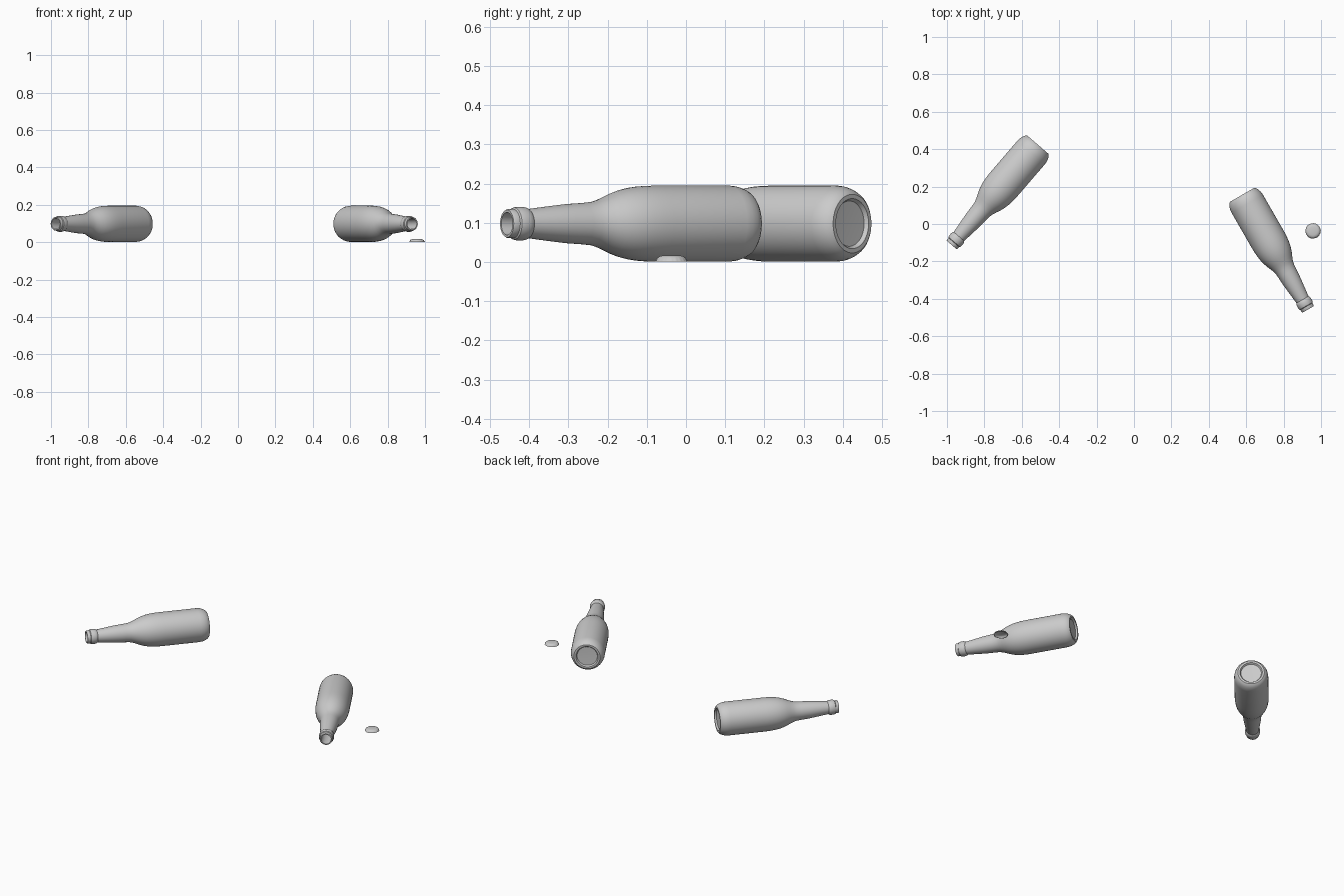
import bpy, bmesh, math
from mathutils import Matrix, Vector

if "Cube" in bpy.data.objects:
    bpy.data.objects.remove(bpy.data.objects["Cube"], do_unlink=True)


def material(name, colour):
    mat = bpy.data.materials.new(name)
    mat.use_nodes = True
    mat.diffuse_color = colour
    mat.node_tree.nodes["Principled BSDF"].inputs["Base Color"].default_value = colour
    return mat


grey = material("plain grey", (0.6, 0.6, 0.6, 1))


def lathe(name, profile, steps, crimp=None):
    """Spin a (radius, height) profile around z into a smooth object."""
    bm = bmesh.new()
    verts = [bm.verts.new((r, 0, h)) for r, h in profile]
    edges = [bm.edges.new(pair) for pair in zip(verts, verts[1:])]
    bmesh.ops.spin(bm, geom=verts + edges, cent=(0, 0, 0), axis=(0, 0, 1),
                   angle=math.tau, steps=steps, use_duplicate=False)
    bmesh.ops.remove_doubles(bm, verts=bm.verts, dist=1e-5)
    if crimp:
        for v in bm.verts:
            crimp(v)
    bmesh.ops.recalc_face_normals(bm, faces=bm.faces)
    mesh = bpy.data.meshes.new(name)
    bm.to_mesh(mesh)
    bm.free()
    mesh.materials.append(grey)
    obj = bpy.data.objects.new(name, mesh)
    bpy.context.collection.objects.link(obj)
    bpy.ops.object.select_all(action='DESELECT')
    obj.select_set(True)
    bpy.context.view_layer.objects.active = obj
    bpy.ops.object.shade_smooth_by_angle(angle=math.radians(35))
    return obj


# Bottle outline from the recessed base up to the lip, then down the inside
LENGTH = 0.707
base = [(0, 0.012), (0.058, 0.01), (0.064, 0), (0.075, 0), (0.083, 0.007),
        (0.090, 0.02), (0.095, 0.036), (0.097, 0.055)]
shoulder = [(0.097, 0.44), (0.0965, 0.41), (0.0945, 0.383), (0.0915, 0.36),
            (0.086, 0.335), (0.078, 0.311), (0.069, 0.29), (0.061, 0.27),
            (0.0555, 0.25), (0.053, 0.225), (0.050, 0.175), (0.044, 0.12),
            (0.037, 0.06)]
lip = [(0.041, 0.054), (0.043, 0.045), (0.043, 0.03), (0.041, 0.021),
       (0.037, 0.018), (0.037, 0.004), (0.035, 0)]
inside = [(0.029, 0), (0.028, 0.06), (0.042, 0.2), (0.046, 0.25),
          (0.085, 0.38), (0.088, 0.66), (0, 0.68)]
outline = base + [(r, LENGTH - t) for r, t in shoulder + lip + inside]


# Two bottles lying on their sides, placed by the centre of the base
def lying_bottle(name, base_xy, mouth_dir):
    obj = lathe(name, outline, 40)
    axis = Vector((*mouth_dir, 0)).normalized()
    turn = Vector((0, 0, 1)).rotation_difference(axis).to_matrix().to_4x4()
    obj.matrix_world = Matrix.Translation((*base_xy, 0.098)) @ turn


lying_bottle("right_bottle", (-0.514, 0.424), (-0.459, -0.534))
lying_bottle("left_bottle", (0.578, 0.156), (0.353, -0.613))


# Crimped bottle cap, open underneath
def crimp(v):
    r = math.hypot(v.co.x, v.co.y)
    if r > 0.036:
        wave = 1 + 0.02 * math.cos(21 * math.atan2(v.co.y, v.co.x))
        v.co.x *= wave
        v.co.y *= wave


cap = lathe("bottle_cap", [(0, 0.017), (0.022, 0.0165), (0.031, 0.0145),
                           (0.036, 0.011), (0.041, 0.002), (0.039, 0.002),
                           (0.034, 0.009), (0.028, 0.0125), (0, 0.0145)], 84, crimp)
cap.location = (0.957, -0.037, 0)
